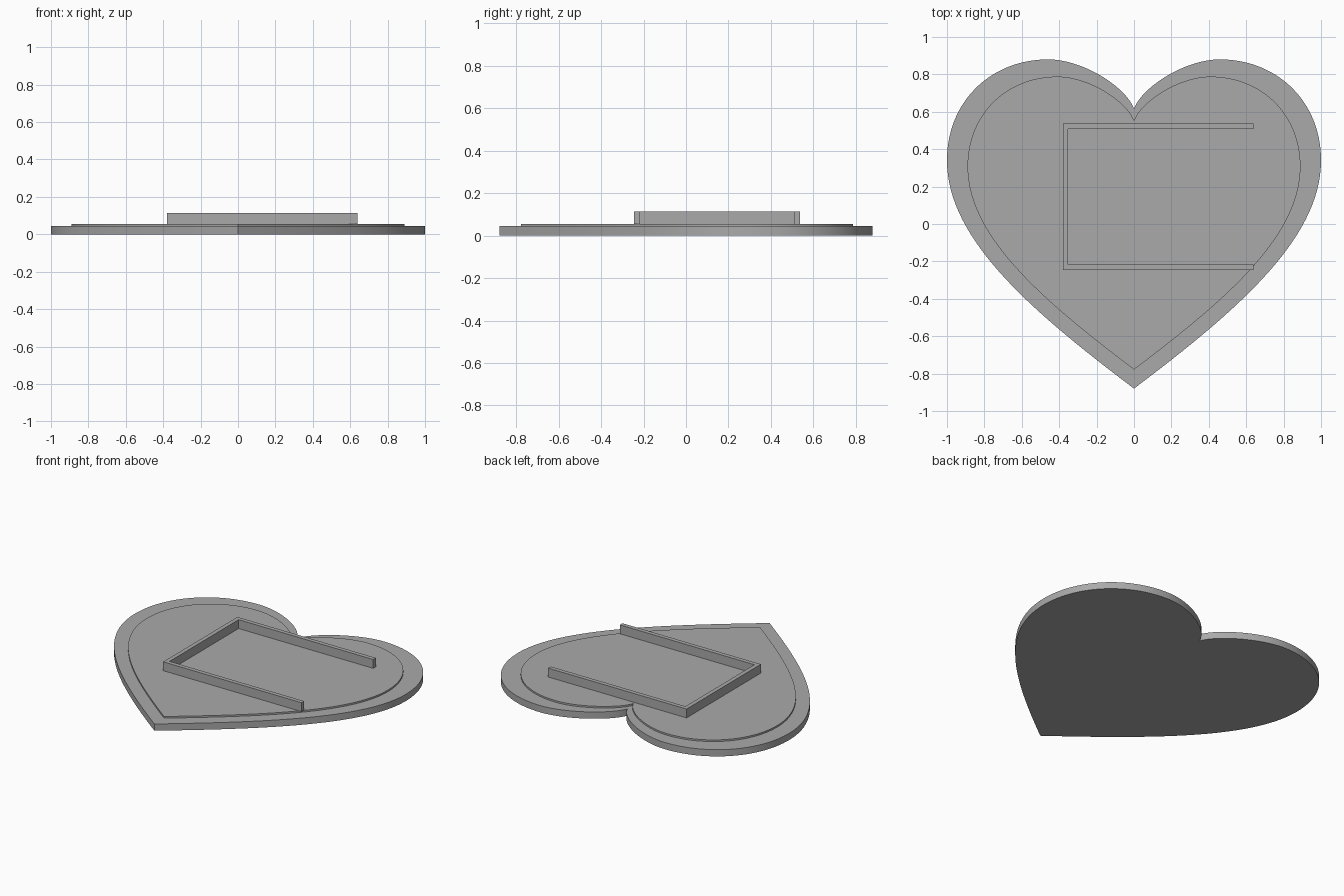
import bpy
import bmesh
import math
from mathutils import Vector
from mathutils.geometry import interpolate_bezier

cube = bpy.data.objects.get("Cube")
if cube:
    bpy.data.objects.remove(cube, do_unlink=True)

GREY = (0.40, 0.40, 0.40, 1.0)
grey = bpy.data.materials.new("plain_grey")
grey.use_nodes = True
grey.diffuse_color = GREY
grey.node_tree.nodes["Principled BSDF"].inputs["Base Color"].default_value = GREY


def extrude_outline(name, outline, bottom, top):
    """Extrude a closed counter-clockwise outline between two heights."""
    bm = bmesh.new()
    face = bm.faces.new([bm.verts.new((x, y, bottom)) for x, y in outline])
    result = bmesh.ops.extrude_face_region(bm, geom=[face], use_keep_orig=True)
    raised = [v for v in result["geom"] if isinstance(v, bmesh.types.BMVert)]
    bmesh.ops.translate(bm, verts=raised, vec=(0, 0, top - bottom))
    bmesh.ops.recalc_face_normals(bm, faces=bm.faces)
    mesh = bpy.data.meshes.new(name)
    bm.to_mesh(mesh)
    bm.free()
    mesh.materials.append(grey)
    obj = bpy.data.objects.new(name, mesh)
    bpy.context.collection.objects.link(obj)
    return obj


def smooth(obj):
    bpy.ops.object.select_all(action="DESELECT")
    obj.select_set(True)
    bpy.context.view_layer.objects.active = obj
    bpy.ops.object.shade_smooth_by_angle(angle=math.radians(30))


# Half heart from the bottom tip to the cleft: knot, handle, handle, knot
SEGMENTS = [
    ((0, -0.88), (0.55, -0.465), (1, -0.08), (1, 0.34)),
    ((1, 0.34), (1, 0.66), (0.76, 0.88), (0.46, 0.88)),
    ((0.46, 0.88), (0.27, 0.88), (0.04, 0.73), (0, 0.615)),
]


def heart(scale=1.0, shift=0.0):
    half = []
    for segment in SEGMENTS:
        points = interpolate_bezier(*[Vector((x, y, 0)) for x, y in segment], 32)
        half += points[:-1]
    half.append(Vector((*SEGMENTS[-1][-1], 0)))
    mirrored = [Vector((-p.x, p.y, 0)) for p in reversed(half[1:-1])]
    return [(p.x * scale, p.y * scale + shift) for p in half + mirrored]


# Heart base and the thin raised heart on it
smooth(extrude_outline("heart_base", heart(), 0, 0.045))
smooth(extrude_outline("raised_heart", heart(0.89, 0.005), 0.045, 0.056))

# Three-sided holder wall, open towards +x
LEFT, RIGHT, FRONT, BACK, WALL = -0.38, 0.64, -0.245, 0.537, 0.028
holder = [
    (LEFT, FRONT), (RIGHT, FRONT), (RIGHT, FRONT + WALL),
    (LEFT + WALL, FRONT + WALL), (LEFT + WALL, BACK - WALL),
    (RIGHT, BACK - WALL), (RIGHT, BACK), (LEFT, BACK),
]
extrude_outline("holder_wall", holder, 0.056, 0.115)
